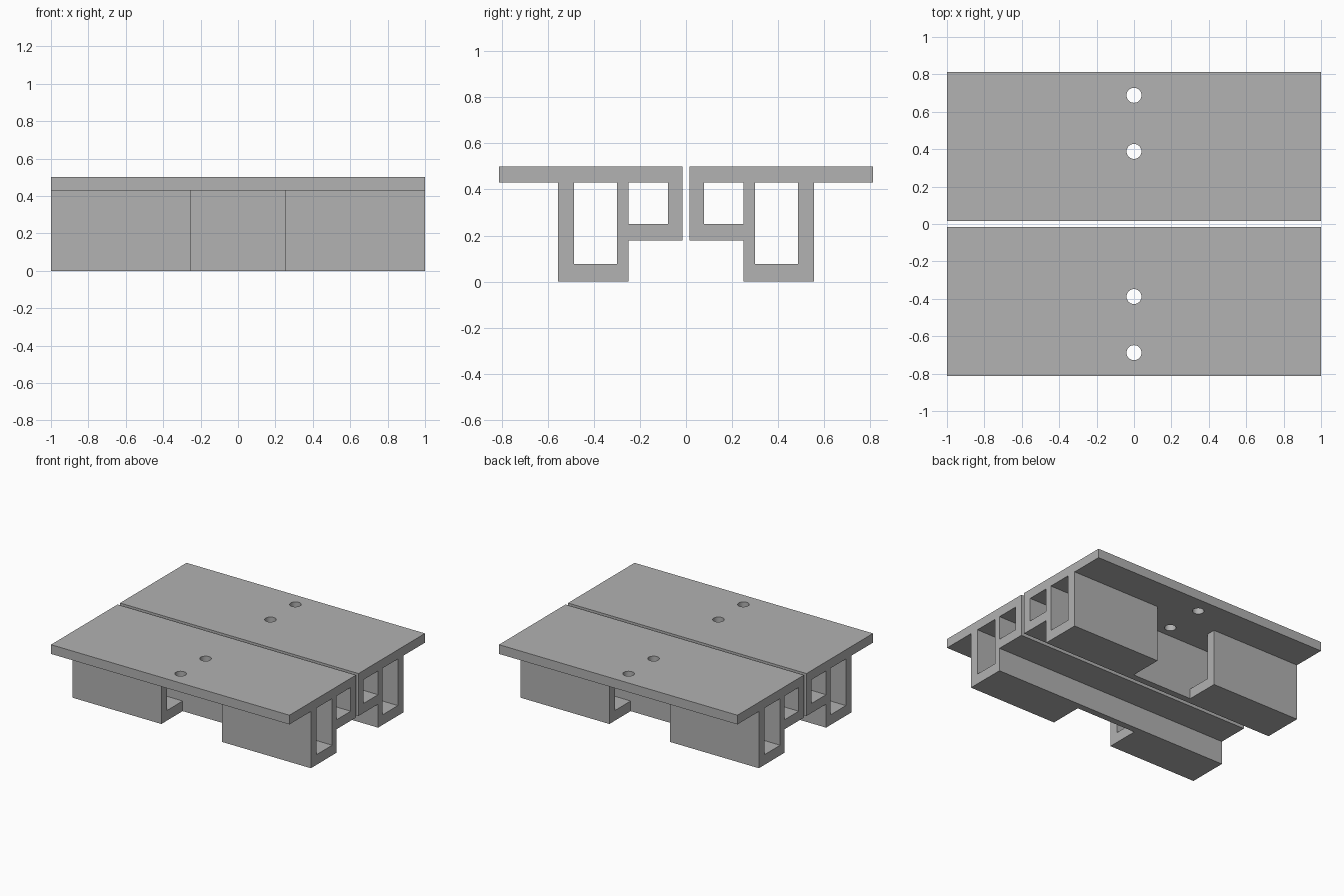
import bpy
import bmesh
import math
from mathutils import Matrix

cube = bpy.data.objects.get("Cube")
if cube:
    bpy.data.objects.remove(cube, do_unlink=True)

grey = bpy.data.materials.new("plain grey")
grey.use_nodes = True
colour = (0.445, 0.445, 0.445, 1)
grey.diffuse_color = colour
grey.node_tree.nodes["Principled BSDF"].inputs["Base Color"].default_value = colour


def add_object(name, bm):
    bmesh.ops.recalc_face_normals(bm, faces=bm.faces)
    mesh = bpy.data.meshes.new(name)
    bm.to_mesh(mesh)
    bm.free()
    mesh.materials.append(grey)
    obj = bpy.data.objects.new(name, mesh)
    bpy.context.collection.objects.link(obj)
    return obj


def extrude_profile(name, profile, half_length, side):
    """Sweep a (y, z) outline along x, mirrored in y by side."""
    bm = bmesh.new()
    face = bm.faces.new([bm.verts.new((-half_length, side * y, z)) for y, z in profile])
    moved = bmesh.ops.extrude_face_region(bm, geom=[face])["geom"]
    verts = [v for v in moved if isinstance(v, bmesh.types.BMVert)]
    bmesh.ops.translate(bm, verts=verts, vec=(2 * half_length, 0, 0))
    return add_object(name, bm)


def rectangle(y0, y1, z0, z1):
    return [(y0, z0), (y1, z0), (y1, z1), (y0, z1)]


def drill(name, y):
    bm = bmesh.new()
    bmesh.ops.create_cone(bm, cap_ends=True, segments=32, radius1=0.04, radius2=0.04,
                          depth=0.3, matrix=Matrix.Translation((0, y, 0.5)))
    return add_object(name, bm)


def cut(target, cutter):
    cutter.hide_render = True
    mod = target.modifiers.new("cut", "BOOLEAN")
    mod.operation = "DIFFERENCE"
    mod.solver = "EXACT"
    mod.object = cutter
    bpy.context.view_layer.objects.active = target
    bpy.ops.object.modifier_apply(modifier=mod.name)
    bpy.data.objects.remove(cutter, do_unlink=True)


under = 0.43  # underside of the top plate
outline = [(0.015, 0.178), (0.25, 0.178), (0.25, 0), (0.555, 0),
           (0.555, under), (0.812, under), (0.812, 0.5), (0.015, 0.5)]

for label, side in (("front", -1), ("back", 1)):
    # Plate with its two box rails as one solid section
    half = extrude_profile(label + "_rail_plate", outline, 1, side)
    # Shallow inner channel and deep outer channel along the full length
    cut(half, extrude_profile("inner_channel", rectangle(0.078, 0.25, 0.25, under), 1.2, side))
    cut(half, extrude_profile("outer_channel", rectangle(0.3, 0.487, 0.077, under), 1.2, side))
    # Gap in the middle of the outer rail
    cut(half, extrude_profile("rail_gap", rectangle(0.3, 0.7, -0.1, under), 0.254, side))
    # Bolt holes through the plate
    for y in (0.388, 0.688):
        cut(half, drill("bolt_hole", side * y))
    bpy.ops.object.select_all(action="DESELECT")
    half.select_set(True)
    bpy.context.view_layer.objects.active = half
    bpy.ops.object.shade_smooth_by_angle(angle=math.radians(30))
